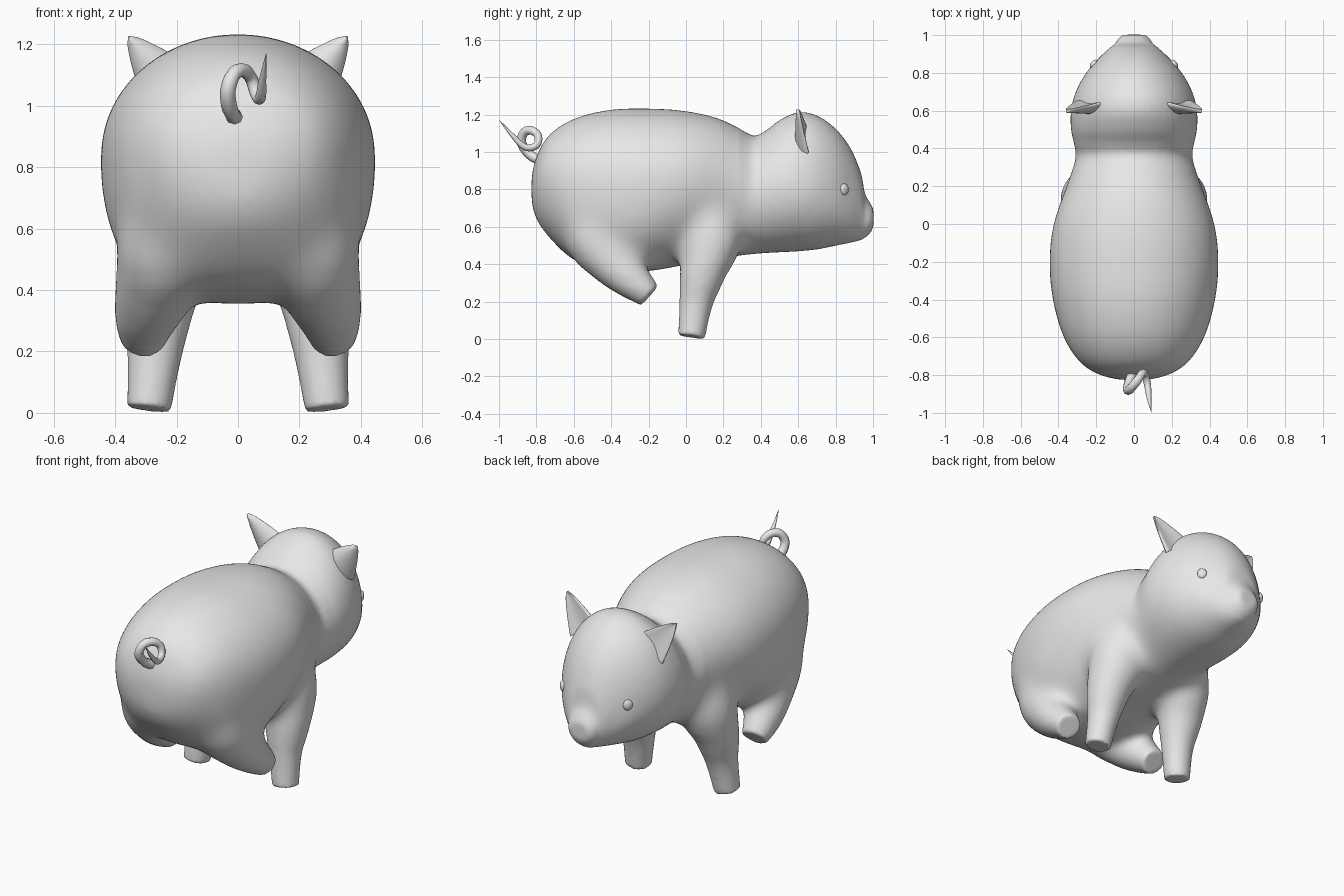
import bpy, bmesh, math
from mathutils import Vector

if "Cube" in bpy.data.objects:
    bpy.data.objects.remove(bpy.data.objects["Cube"])

skin = bpy.data.materials.new("plain grey")
skin.diffuse_color = (0.8, 0.8, 0.8, 1)
skin.use_nodes = True
skin.node_tree.nodes["Principled BSDF"].inputs["Base Color"].default_value = skin.diffuse_color


def spline(rows, steps):
    """Catmull-Rom interpolation through rows of numbers."""
    out = []
    for i in range(len(rows) - 1):
        a, b = rows[max(i - 1, 0)], rows[i]
        c, d = rows[i + 1], rows[min(i + 2, len(rows) - 1)]
        for k in range(steps):
            t = k / steps
            out.append([0.5 * (2 * q + (r - p) * t + (2 * p - 5 * q + 4 * r - s) * t * t
                               + (3 * q - p - 3 * r + s) * t ** 3)
                        for p, q, r, s in zip(a, b, c, d)])
    return out + [list(rows[-1])]


def loft(name, rings):
    """Skin closed rings of points into a capped solid."""
    bm = bmesh.new()
    vs = [[bm.verts.new(p) for p in ring] for ring in rings]
    n = len(vs[0])
    for a, b in zip(vs, vs[1:]):
        for i in range(n):
            j = (i + 1) % n
            bm.faces.new((a[i], a[j], b[j], b[i]))
    bm.faces.new(vs[0])
    bm.faces.new(vs[-1])
    bmesh.ops.recalc_face_normals(bm, faces=bm.faces[:])
    mesh = bpy.data.meshes.new(name)
    bm.to_mesh(mesh)
    bm.free()
    mesh.materials.append(skin)
    ob = bpy.data.objects.new(name, mesh)
    bpy.context.collection.objects.link(ob)
    return ob


def tube(name, rows, side=1, n=20, steps=6):
    """Round tube along (x, y, z, radius) rows."""
    pts = spline([(side * r[0],) + tuple(r[1:]) for r in rows], steps)
    rings = []
    for i, p in enumerate(pts):
        c = Vector(p[:3])
        t = (Vector(pts[min(i + 1, len(pts) - 1)][:3]) - Vector(pts[max(i - 1, 0)][:3])).normalized()
        u = (Vector((1, 0, 0)) - t * t.x).normalized()
        v = t.cross(u)
        rings.append([c + max(p[3], 0.001) * (u * math.cos(a) + v * math.sin(a))
                      for a in (2 * math.pi * k / n for k in range(n))])
    return loft(name, rings)


def smooth(ob, angle):
    bpy.ops.object.select_all(action='DESELECT')
    ob.select_set(True)
    bpy.context.view_layer.objects.active = ob
    bpy.ops.object.shade_smooth_by_angle(angle=math.radians(angle))


def ramp(y, a, b):
    """0 at a rising to 1 at b."""
    return min(1, max(0, (y - a) / (b - a)))


# Torso, head and snout: y, half width, bottom, top
profile = [
    (-0.828, 0.09, 0.70, 0.89), (-0.80, 0.19, 0.63, 0.98), (-0.74, 0.285, 0.55, 1.09),
    (-0.60, 0.375, 0.42, 1.182), (-0.40, 0.432, 0.358, 1.23), (-0.20, 0.45, 0.362, 1.235),
    (0.0, 0.43, 0.395, 1.222), (0.20, 0.36, 0.43, 1.175), (0.35, 0.308, 0.45, 1.09),
    (0.42, 0.318, 0.455, 1.11), (0.50, 0.335, 0.46, 1.17), (0.60, 0.335, 0.465, 1.213),
    (0.70, 0.31, 0.475, 1.195), (0.80, 0.255, 0.498, 1.125), (0.88, 0.185, 0.515, 1.02),
    (0.935, 0.125, 0.528, 0.89), (0.955, 0.10, 0.54, 0.785), (0.98, 0.085, 0.56, 0.735),
    (1.002, 0.062, 0.595, 0.70)]
rings = []
for y, w, lo, hi in spline(profile, 4):
    # Widest line sits high on the torso and low on the cheeks; the rump is squarer below
    mid = (lo + hi) / 2 + 0.04 - 0.04 * ramp(y, 0.1, 0.35) - 0.05 * ramp(y, 0.4, 0.6) * (1 - ramp(y, 0.88, 0.95))
    power = 1 - 0.25 * ramp(y, -0.8, -0.65) * (1 - ramp(y, -0.3, 0.0))
    ring = []
    for k in range(48):
        c, s = math.cos(2 * math.pi * k / 48), math.sin(2 * math.pi * k / 48)
        if s > 0:
            ring.append((w * c, y, mid + (hi - mid) * s))
        else:
            ring.append((w * math.copysign(abs(c) ** power, c), y, mid - (mid - lo) * abs(s) ** power))
    rings.append(ring)
body = loft("body", rings)

# Legs with flat feet: standing pair with flared shoulders, tucked pair with haunches
front_leg = [(0.19, 0.125, 0.80, 0.14), (0.228, 0.135, 0.54, 0.168), (0.260, 0.093, 0.38, 0.134),
             (0.271, 0.055, 0.20, 0.091), (0.29, 0.03, 0.013, 0.072)]
rear_leg = [(0.15, -0.48, 0.78, 0.19), (0.215, -0.485, 0.565, 0.180), (0.260, -0.40, 0.435, 0.147),
            (0.297, -0.295, 0.325, 0.110), (0.311, -0.195, 0.235, 0.072)]
legs = [tube("leg", rows, s) for rows in (front_leg, rear_leg) for s in (1, -1)]

# Merge body and legs into one continuous skin
bpy.ops.object.select_all(action='DESELECT')
for ob in legs + [body]:
    ob.select_set(True)
bpy.context.view_layer.objects.active = body
bpy.ops.object.join()
body.data.remesh_voxel_size = 0.014
bpy.ops.object.voxel_remesh()
bm = bmesh.new()
bm.from_mesh(body.data)


def relax(verts):
    bmesh.ops.smooth_vert(bm, verts=verts, factor=0.5, use_axis_x=True,
                          use_axis_y=True, use_axis_z=True)


# Blend the joints, more strongly the higher up the leg, sparing snout and crown
for _ in range(3):
    relax(bm.verts[:])
for i in range(64):
    t = i / 63
    relax([v for v in bm.verts if v.co.z > 0.27 + 0.17 * t and v.co.y < 0.85 - 0.25 * t
           and not (v.co.y > 0.28 and v.co.z > 0.85 - 0.25 * t)])
bm.to_mesh(body.data)
bm.free()
if not body.data.materials:
    body.data.materials.append(skin)
for p in body.data.polygons:
    p.material_index = 0
smooth(body, 50)

for s, label in ((1, "right"), (-1, "left")):
    # Ear: cupped leaf, thick at the root, tapering to a point
    base, tip = Vector((0.225, 0.635, 1.06)), Vector((0.357, 0.605, 1.226))
    across = Vector((0.75, 0.03, -0.66))
    rings = []
    for k in range(11):
        t = k / 10
        c = base.lerp(tip, t)
        r = 0.10 * (1 - t) ** 0.72 + 0.002
        ring = []
        for j in range(24):
            a = 2 * math.pi * j / 24
            sn = math.sin(a)
            bow = (0.03 * sn - 0.035 * sn * sn) * (1 - 0.75 * t)
            p = c + across * r * math.cos(a) + Vector((0, 0.012 * (1 - t) + bow, 0))
            ring.append((s * p.x, p.y, p.z))
        rings.append(ring)
    smooth(loft(label + "_ear", rings), 80)

    # Eye: small flattened bead
    bpy.ops.mesh.primitive_uv_sphere_add(segments=16, ring_count=10, radius=1,
                                         location=(s * 0.213, 0.847, 0.80))
    eye = bpy.context.object
    eye.name = label + "_eye"
    eye.scale = (0.016, 0.027, 0.031)
    eye.rotation_euler = (0, 0, s * math.radians(40))
    eye.data.materials.append(skin)
    smooth(eye, 60)

# Curly tail ending in a point
tail = tube("tail", [
    (0.0, -0.77, 0.95, 0.026), (-0.025, -0.835, 0.985, 0.026), (-0.033, -0.88, 1.05, 0.025),
    (-0.012, -0.865, 1.105, 0.024), (0.02, -0.825, 1.115, 0.023), (0.045, -0.79, 1.085, 0.021),
    (0.06, -0.80, 1.035, 0.02), (0.073, -0.86, 1.025, 0.018), (0.08, -0.925, 1.085, 0.012),
    (0.092, -0.998, 1.17, 0.001)], n=8, steps=3)
smooth(tail, 60)
